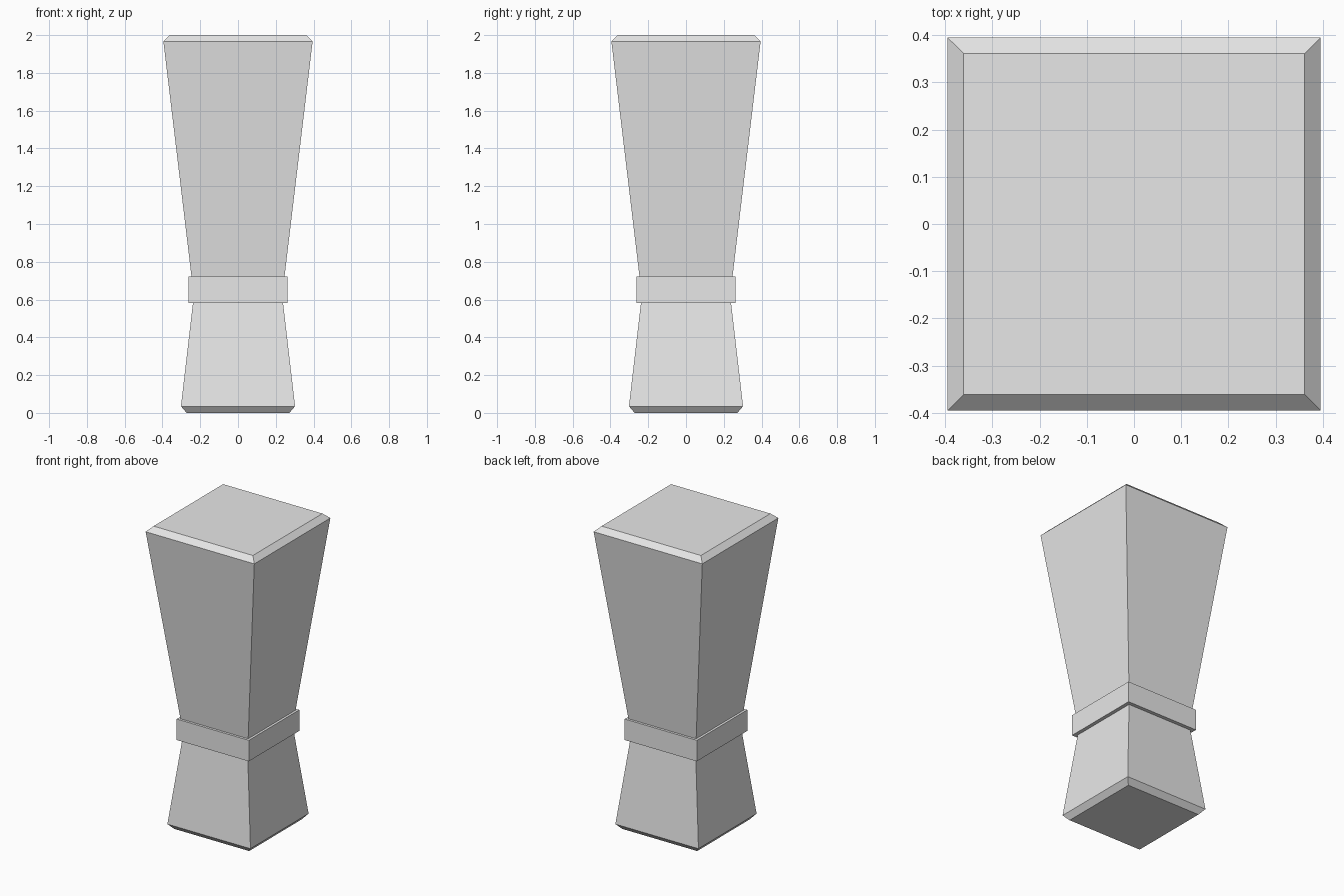
import bpy
import bmesh

cube = bpy.data.objects.get("Cube")
if cube:
    bpy.data.objects.remove(cube, do_unlink=True)

GREY = (0.8, 0.8, 0.8, 1.0)
grey = bpy.data.materials.new("light_grey")
grey.use_nodes = True
grey.diffuse_color = GREY
grey.node_tree.nodes["Principled BSDF"].inputs["Base Color"].default_value = GREY


def square_loft(name, profile):
    """Stack square sections given as (half width, height) and cap both ends."""
    bm = bmesh.new()
    rings = [[bm.verts.new((sx * half, sy * half, z))
              for sx, sy in ((-1, -1), (1, -1), (1, 1), (-1, 1))]
             for half, z in profile]
    for low, high in zip(rings, rings[1:]):
        for i in range(4):
            j = (i + 1) % 4
            bm.faces.new((low[i], low[j], high[j], high[i]))
    bm.faces.new(rings[0][::-1])
    bm.faces.new(rings[-1])
    mesh = bpy.data.meshes.new(name)
    bm.to_mesh(mesh)
    bm.free()
    mesh.materials.append(grey)
    obj = bpy.data.objects.new(name, mesh)
    bpy.context.collection.objects.link(obj)
    return obj


# Tapered post: chamfered foot, narrow waist, flared and chamfered head
square_loft("tapered_post", [(0.272, 0), (0.302, 0.035), (0.234, 0.62),
                             (0.395, 1.967), (0.361, 2)])

# Square collar around the waist
square_loft("waist_band", [(0.262, 0.583), (0.262, 0.721)])
